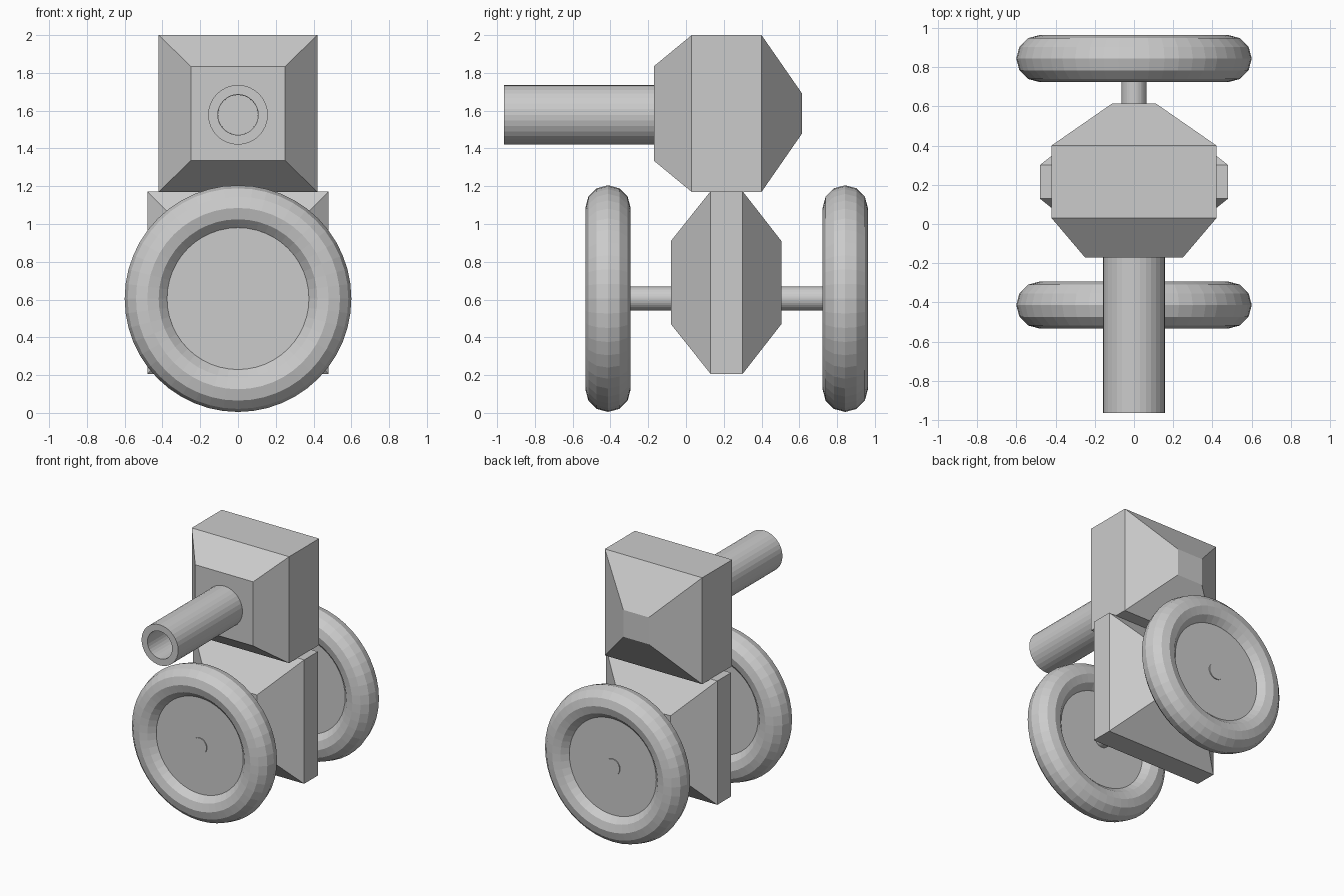
import bpy
import bmesh
from math import cos, sin, pi

cube = bpy.data.objects.get("Cube")
if cube:
    bpy.data.objects.remove(cube, do_unlink=True)

grey = bpy.data.materials.new("plain_grey")
grey.use_nodes = True
colour = (0.6, 0.6, 0.6, 1)
grey.diffuse_color = colour
grey.node_tree.nodes["Principled BSDF"].inputs["Base Color"].default_value = colour


def loft(name, rings, closed=False):
    """Join rings of points into a skin, capped at both ends or closed on itself."""
    bm = bmesh.new()
    loops = [[bm.verts.new(p) for p in ring] for ring in rings]
    pairs = list(zip(loops, loops[1:]))
    if closed:
        pairs.append((loops[-1], loops[0]))
    else:
        bm.faces.new(loops[0])
        bm.faces.new(loops[-1])
    n = len(loops[0])
    for a, b in pairs:
        for i in range(n):
            j = (i + 1) % n
            bm.faces.new((a[i], a[j], b[j], b[i]))
    bmesh.ops.recalc_face_normals(bm, faces=bm.faces)
    mesh = bpy.data.meshes.new(name)
    bm.to_mesh(mesh)
    bm.free()
    mesh.materials.append(grey)
    obj = bpy.data.objects.new(name, mesh)
    bpy.context.collection.objects.link(obj)
    return obj


def rect(y, half_x, z, half_z):
    return [(sx * half_x, y, z + sz * half_z)
            for sx, sz in ((-1, -1), (1, -1), (1, 1), (-1, 1))]


def circle(y, r, z, n):
    return [(r * cos(2 * pi * i / n), y, z + r * sin(2 * pi * i / n))
            for i in range(n)]


WHEEL_Z = 0.605
HEAD_Z = 1.585

# Head and body: boxes tapering to the front and the back
loft("head", [rect(-0.17, 0.25, HEAD_Z, 0.25), rect(0.03, 0.42, HEAD_Z, 0.415),
              rect(0.4, 0.42, HEAD_Z, 0.415), rect(0.615, 0.11, HEAD_Z, 0.105)])
loft("body", [rect(-0.08, 0.22, 0.69, 0.22), rect(0.13, 0.48, 0.69, 0.483),
              rect(0.3, 0.48, 0.69, 0.483), rect(0.505, 0.22, 0.69, 0.22)])

# Hollow barrel
loft("barrel", [circle(y, r, 1.578, 32) for y, r in
                ((-0.15, 0.158), (-0.963, 0.158), (-0.963, 0.107), (-0.25, 0.105))])

# Wheels: a tyre around a thin disc
for side, y in (("front", -0.413), ("rear", 0.843)):
    loft(side + "_tyre", [circle(y + 0.12 * sin(k * pi / 6),
                                 0.48 + 0.12 * cos(k * pi / 6), WHEEL_Z, 48)
                          for k in range(12)], closed=True)
    loft(side + "_wheel_disc", [circle(y + d, 0.378, WHEEL_Z, 48)
                                for d in (-0.058, 0.058)])

# One axle through the body and both wheels
loft("axle", [circle(y, 0.063, WHEEL_Z, 32) for y in (-0.478, 0.908)])
